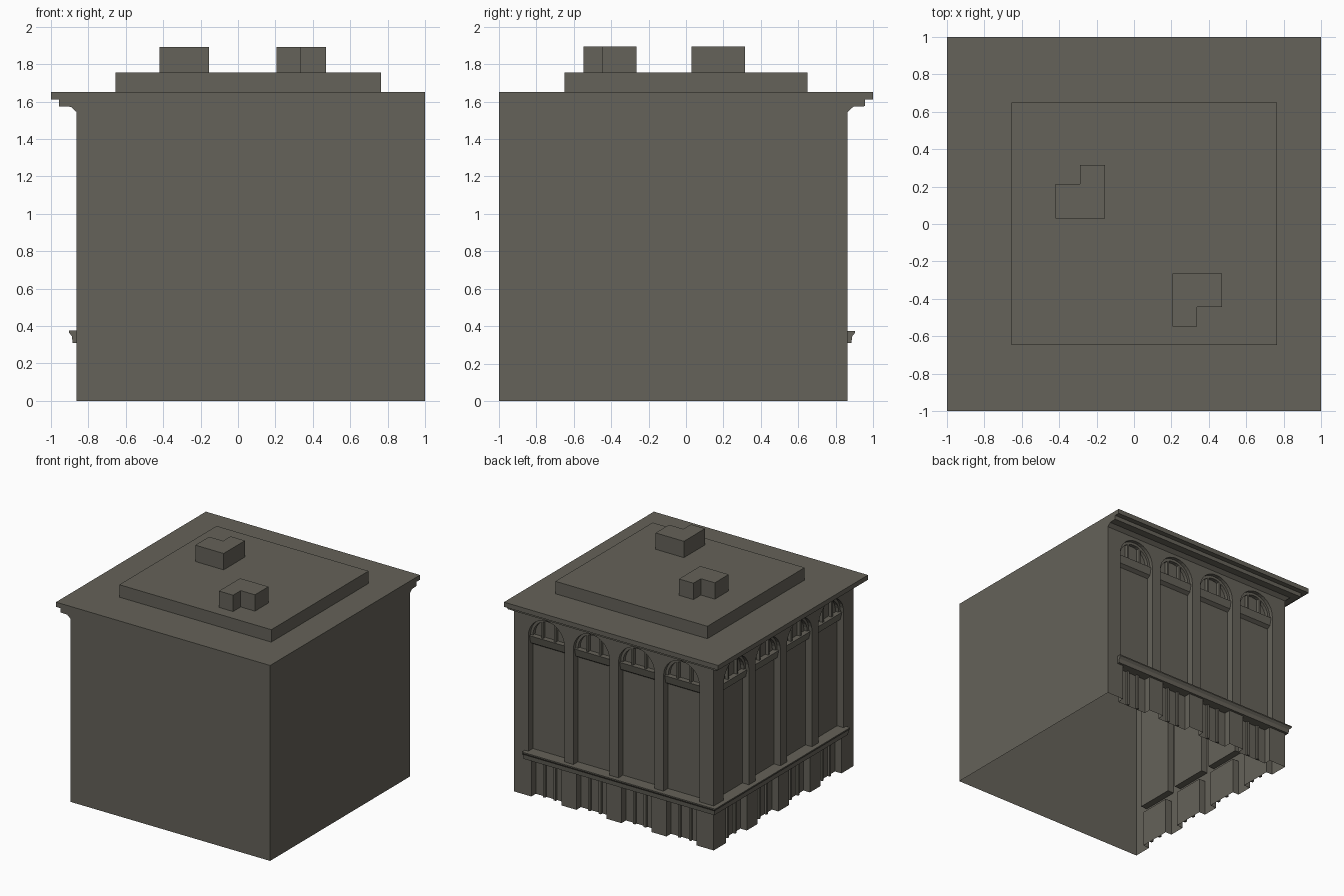
import bpy
import bmesh
from math import cos, sin, pi

if "Cube" in bpy.data.objects:
    bpy.data.objects.remove(bpy.data.objects["Cube"], do_unlink=True)

stone = bpy.data.materials.new("dark stone")
stone.use_nodes = True
COLOUR = (0.13, 0.122, 0.1, 1)
stone.diffuse_color = COLOUR
stone.node_tree.nodes["Principled BSDF"].inputs["Base Color"].default_value = COLOUR

W = 0.864                           # distance from the origin to each decorated wall
DEPTH = 0.06                        # depth of the recesses
HALF = 0.168                        # half width of a window
SPRING = 1.35                       # height where the arches start
BAYS = [0.7 - 0.421 * i for i in range(4)]


def back(u, d, z):
    return (u, W + d, z)


def side(u, d, z):
    return (-W - d, -u, z)


def plain(x, y, z):
    return (x, y, z)


def loft(bm, ring_a, ring_b, place=plain):
    """Closed solid between two rings with the same number of points."""
    a = [bm.verts.new(place(*p)) for p in ring_a]
    b = [bm.verts.new(place(*p)) for p in ring_b]
    bm.faces.new(a)
    bm.faces.new(b)
    n = len(a)
    for i in range(n):
        j = (i + 1) % n
        bm.faces.new((a[i], a[j], b[j], b[i]))


def upright(bm, outline, z0, z1):
    loft(bm, [(x, y, z0) for x, y in outline], [(x, y, z1) for x, y in outline])


def box(bm, u0, u1, d0, d1, z0, z1, place=plain):
    rect = [(u0, d0), (u1, d0), (u1, d1), (u0, d1)]
    loft(bm, [(u, d, z0) for u, d in rect], [(u, d, z1) for u, d in rect], place)


def moulding(bm, profile, end, place):
    """Strip along a wall, mitred at the decorated corner."""
    loft(bm, [(end, d, z) for d, z in profile],
         [(-W - d, d, z) for d, z in profile], place)


def arc(u, radius, steps=14):
    return [(u + radius * cos(pi * i / steps), SPRING + radius * sin(pi * i / steps))
            for i in range(steps + 1)]


def finish(name, bm):
    bmesh.ops.recalc_face_normals(bm, faces=bm.faces)
    mesh = bpy.data.meshes.new(name)
    bm.to_mesh(mesh)
    bm.free()
    mesh.materials.append(stone)
    obj = bpy.data.objects.new(name, mesh)
    bpy.context.scene.collection.objects.link(obj)
    return obj


# Main block with arched windows and base recesses cut into two walls
bm = bmesh.new()
box(bm, -W, 1, -1, W, 0, 1.61)
walls = finish("walls", bm)

bm = bmesh.new()
for place in (back, side):
    for u in BAYS:
        shape = [(u - HALF, 0.375), (u + HALF, 0.375)] + arc(u, HALF)
        loft(bm, [(x, -DEPTH, z) for x, z in shape],
             [(x, 0.1, z) for x, z in shape], place)
        box(bm, u - 0.14, u + 0.14, -DEPTH, 0.1, -0.1, 0.31, place)
cutter = finish("recess_cutter", bm)
cutter.hide_render = True

mod = walls.modifiers.new("recesses", 'BOOLEAN')
mod.operation = 'DIFFERENCE'
mod.solver = 'EXACT'
mod.object = cutter
bpy.context.view_layer.update()
graph = bpy.context.evaluated_depsgraph_get()
cut_mesh = bpy.data.meshes.new_from_object(walls.evaluated_get(graph))
walls.modifiers.clear()
walls.data = cut_mesh
bpy.data.objects.remove(cutter, do_unlink=True)

# The underside is open
bm = bmesh.new()
bm.from_mesh(cut_mesh)
floor = [f for f in bm.faces if all(abs(v.co.z) < 0.001 for v in f.verts)]
bmesh.ops.delete(bm, geom=floor, context='FACES')
bm.to_mesh(cut_mesh)
bm.free()

# Window parts: transoms, glazing bars and arched frames
transoms, bars, frames, strips = (bmesh.new() for _ in range(4))
for place in (back, side):
    for u in BAYS:
        profile = [(-DEPTH, 1.26), (-0.03, 1.28), (-0.015, 1.345), (-DEPTH, 1.345)]
        loft(transoms, [(u - HALF, d, z) for d, z in profile],
             [(u + HALF, d, z) for d, z in profile], place)
        for shift, top in ((-0.06, 0.145), (0.06, 0.145)):
            box(bars, u + shift - 0.008, u + shift + 0.008,
                -DEPTH, -0.03, SPRING - 0.01, SPRING + top, place)
        rim = arc(u, HALF) + arc(u, HALF - 0.022)[::-1]
        loft(frames, [(x, -DEPTH, z) for x, z in rim],
             [(x, -0.03, z) for x, z in rim], place)
        for shift in (-0.05, 0.05):
            box(strips, u + shift - 0.01, u + shift + 0.01,
                -DEPTH, -0.04, 0, 0.31, place)
finish("window_transoms", transoms)
finish("glazing_bars", bars)
finish("arch_frames", frames)
finish("base_strips", strips)

# Ledge above the base and stepped cornice under the roof
ledge, cornice = bmesh.new(), bmesh.new()
LEDGE = [(0, 0.31), (0.02, 0.31), (0.024, 0.345), (0.04, 0.365), (0.04, 0.375), (0, 0.375)]
CORNICE = [(0, 1.545), (0.03, 1.572), (0.092, 1.575), (0.092, 1.61), (0, 1.61)]
for place in (back, side):
    moulding(ledge, LEDGE, 0.9, place)
    moulding(cornice, CORNICE, 1, place)
finish("ledge", ledge)
finish("cornice", cornice)

# Roof slab, raised deck and two L-shaped rooftop housings
bm = bmesh.new()
box(bm, -1, 1, -1, 1, 1.61, 1.65)
finish("roof_slab", bm)

bm = bmesh.new()
box(bm, -0.655, 0.765, -0.648, 0.65, 1.65, 1.755)
finish("roof_deck", bm)

bm = bmesh.new()
upright(bm, [(-0.42, 0.03), (-0.155, 0.03), (-0.155, 0.315),
             (-0.29, 0.315), (-0.29, 0.215), (-0.42, 0.215)], 1.755, 1.893)
finish("rear_housing", bm)

bm = bmesh.new()
upright(bm, [(0.205, -0.265), (0.47, -0.265), (0.47, -0.445),
             (0.337, -0.445), (0.337, -0.547), (0.205, -0.547)], 1.755, 1.893)
finish("front_housing", bm)
